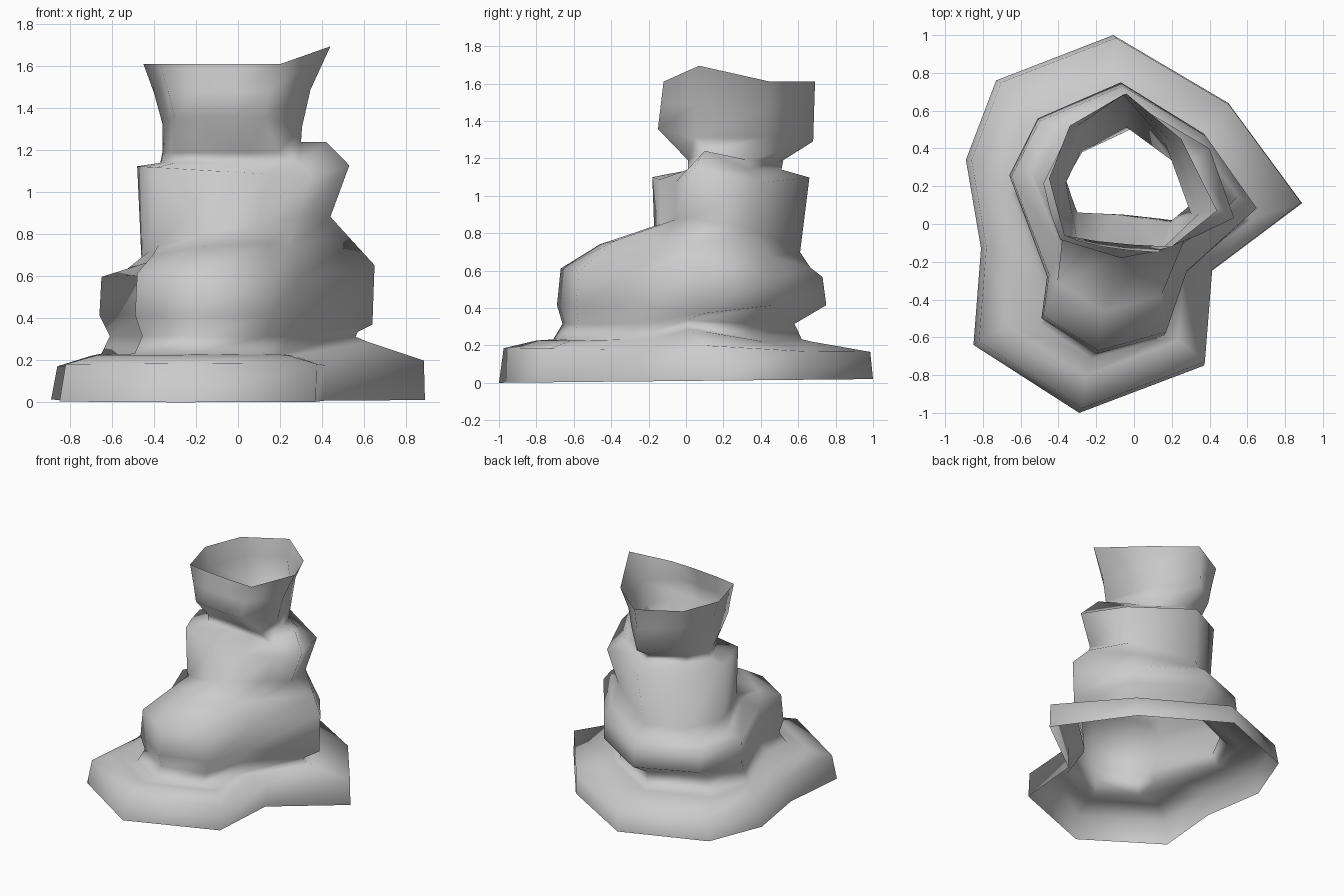
import bpy, bmesh

# Ten-point plan outlines, listed clockwise from the back corner
BASE = [(-.11, 1), (.5, .64), (.89, .11), (.41, -.25), (.37, -.75),
        (-.29, -1), (-.85, -.64), (-.81, -.13), (-.89, .34), (-.73, .76)]
BODY = [(-.07, .75), (.37, .48), (.64, .09), (.27, -.25), (.16, -.58),
        (-.2, -.68), (-.49, -.49), (-.46, -.27), (-.66, .26), (-.51, .56)]
COLUMN = [(-.04, .69), (.40, .42), (.53, .04), (.35, -.05), (.14, -.14),
          (-.07, -.18), (-.39, -.08), (-.44, .06), (-.48, .23), (-.34, .52)]
NECK = [(-.05, .52), (.2, .34), (.3, .11), (.19, .02), (.05, .04),
        (-.1, .06), (-.3, .07), (-.33, .15), (-.36, .24), (-.28, .39)]
RIM = [(-.04, .69), (.25, .45), (.44, .07), (.2, -.12), (0, -.11),
       (-.2, -.09), (-.37, -.06), (-.41, .09), (-.45, .24), (-.34, .52)]
RIGHT = 2  # index of the right-hand corner


def ring(outline, x0, x1, y0, y1, z, tilt_x=0, tilt_y=0, lift=0):
    """Fit an outline to plan bounds, tilt it, and lift its right corner."""
    xs, ys = zip(*outline)
    pts = []
    for i, (x, y) in enumerate(outline):
        px = x0 + (x - min(xs)) / (max(xs) - min(xs)) * (x1 - x0)
        py = y0 + (y - min(ys)) / (max(ys) - min(ys)) * (y1 - y0)
        pz = z + tilt_x * px + tilt_y * py + (lift if i == RIGHT else 0)
        pts.append((px, py, pz))
    return pts


def loft(name, rings):
    bm = bmesh.new()
    loops = [[bm.verts.new(p) for p in r] for r in rings]
    for low, high in zip(loops, loops[1:]):
        for i in range(len(low)):
            j = (i + 1) % len(low)
            bm.faces.new((low[j], low[i], high[i], high[j]))
    for f in bm.faces:
        f.smooth = True
    mesh = bpy.data.meshes.new(name)
    bm.to_mesh(mesh)
    bm.free()
    obj = bpy.data.objects.new(name, mesh)
    bpy.context.collection.objects.link(obj)
    return obj


# One continuous open shell, from the skirt up to the flared mouth
loft("vessel_shell", [
    # skirt and shelf
    ring(BASE, -.89, .89, -1, 1, .01, 0, .01),
    ring(BASE, -.86, .885, -.975, .985, .175, 0, -.01, .025),
    ring(BASE, -.70, .62, -.80, .68, .222, 0, -.005, .065),
    ring(BODY, -.65, .56, -.71, .62, .232, 0, 0, .08),
    # waist and lower bulge
    ring(BODY, -.61, .57, -.66, .58, .315, 0, 0, .02),
    ring(BODY, -.66, .64, -.69, .75, .415, 0, 0, -.045),
    ring(BODY, -.65, .65, -.67, .73, .585, -.03, -.03, .09),
    ring(BODY, -.55, .55, -.46, .665, .70, .09, -.12, .03),
    # column standing on a slanted ledge
    ring(COLUMN, -.46, .44, -.17, .61, .81, .2, -.16, -.01),
    ring(COLUMN, -.48, .53, -.18, .66, 1.095, -.06, 0, .065),
    # neck
    ring(NECK, -.37, .42, .01, .51, 1.14, 0, 0, .10),
    ring(NECK, -.36, .30, .01, .52, 1.19, 0, 0, .05),
    # flared mouth with one raised corner
    ring(RIM, -.36, .305, -.15, .68, 1.345, 0, -.08, -.03),
    ring(RIM, -.40, .345, -.135, .685, 1.48, 0, -.03, .01),
    ring(RIM, -.45, .44, -.12, .69, 1.61, 0, 0, .085),
])
